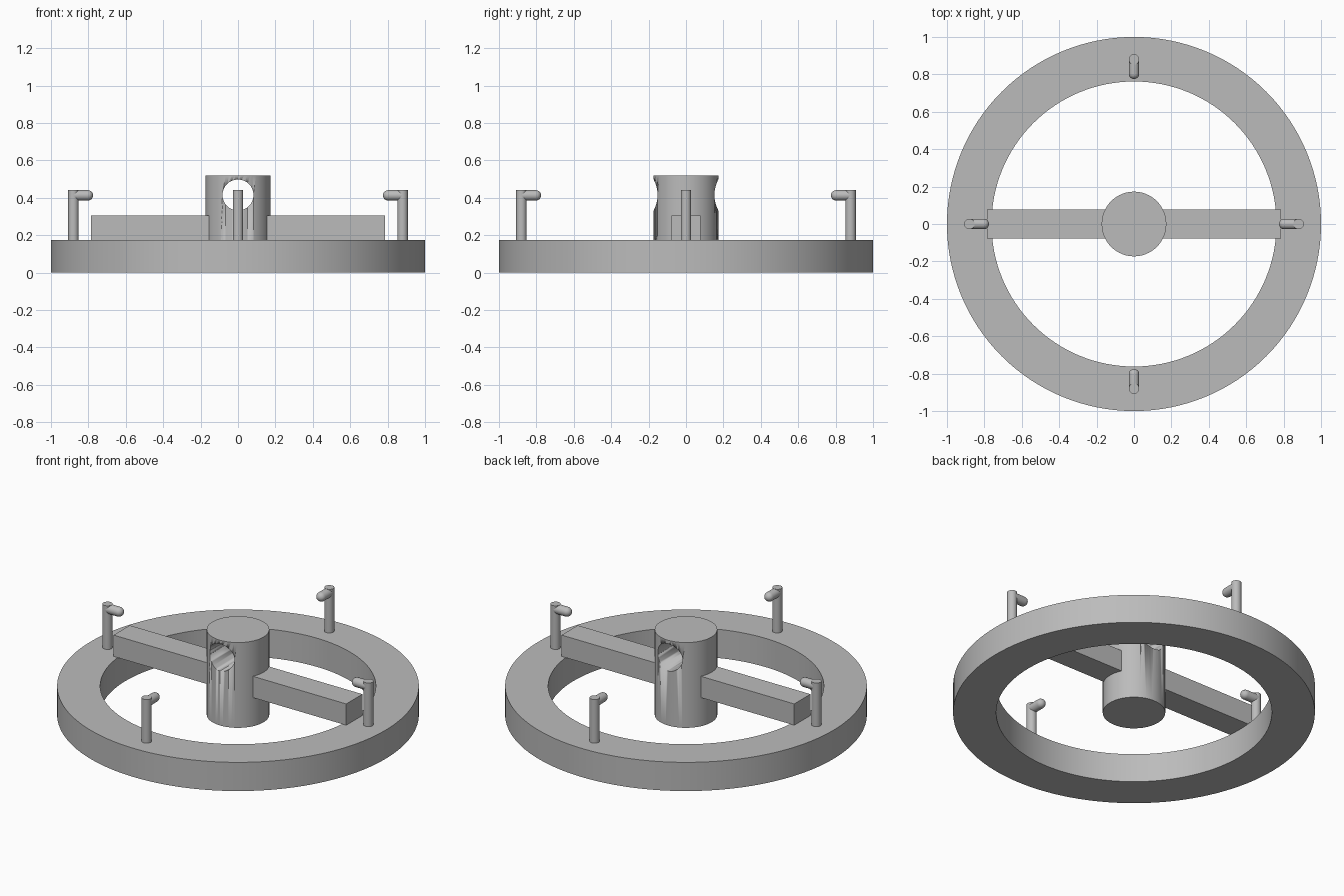
import bpy
import bmesh
import math
from mathutils import Matrix, Vector

cube = bpy.data.objects.get("Cube")
if cube:
    bpy.data.objects.remove(cube, do_unlink=True)

grey = bpy.data.materials.new("plain grey")
grey.use_nodes = True
grey.diffuse_color = (0.5, 0.5, 0.5, 1)
grey.node_tree.nodes["Principled BSDF"].inputs["Base Color"].default_value = (0.5, 0.5, 0.5, 1)


def finish(name, bm, smooth=True):
    bmesh.ops.recalc_face_normals(bm, faces=bm.faces)
    mesh = bpy.data.meshes.new(name)
    bm.to_mesh(mesh)
    bm.free()
    mesh.materials.append(grey)
    obj = bpy.data.objects.new(name, mesh)
    bpy.context.collection.objects.link(obj)
    if smooth:
        bpy.ops.object.select_all(action="DESELECT")
        obj.select_set(True)
        bpy.context.view_layer.objects.active = obj
        bpy.ops.object.shade_smooth_by_angle(angle=math.radians(30))
    return obj


def lathe(name, profile, steps, closed=False):
    """Spin a profile of (radius, height) points about the z axis."""
    bm = bmesh.new()
    verts = [bm.verts.new((r, 0, z)) for r, z in profile]
    edges = [bm.edges.new(pair) for pair in zip(verts, verts[1:])]
    if closed:
        edges.append(bm.edges.new((verts[-1], verts[0])))
    bmesh.ops.spin(bm, geom=verts + edges, cent=(0, 0, 0), axis=(0, 0, 1),
                   angle=math.tau, steps=steps)
    bmesh.ops.remove_doubles(bm, verts=bm.verts, dist=0.0001)
    return finish(name, bm)


# Flat ring
lathe("ring", [(0.762, 0), (1, 0), (1, 0.175), (0.762, 0.175)], 128, closed=True)

# Central hub with a round hole from front to back
hub = lathe("hub", [(0, 0), (0.173, 0), (0.173, 0.52), (0, 0.52)], 64)
drill = lathe("hub_drill", [(0, -0.4), (0.083, -0.4), (0.083, 0.4), (0, 0.4)], 48)
drill.location.z = 0.415
drill.rotation_euler.x = math.pi / 2
drill.hide_render = True
drill.hide_set(True)
cut = hub.modifiers.new("hole", "BOOLEAN")
cut.operation = "DIFFERENCE"
cut.solver = "EXACT"
cut.object = drill

# Crossbar resting on the ring
bm = bmesh.new()
bmesh.ops.create_cube(bm, size=1, matrix=Matrix.Translation((0, 0, 0.24))
                      @ Matrix.Diagonal((1.57, 0.156, 0.13, 1)))
finish("crossbar", bm, smooth=False)

# Four upright pegs, each with a round-ended arm pointing inward
r = 0.028
tip = [(r * math.cos(a), 0.077 + r * math.sin(a))
       for a in (math.pi / 2 * i / 6 for i in range(6))]
for i, side in enumerate(("left", "back", "right", "front")):
    turn = Matrix.Rotation(i * math.pi / 2, 4, "Z")
    peg = lathe(side + "_peg", [(0, 0.17), (r, 0.17), (r, 0.441), (0, 0.441)], 24)
    peg.matrix_world = turn @ Matrix.Translation((0.88, 0, 0))
    arm = lathe(side + "_arm", [(0, 0), (r, 0)] + tip + [(0, 0.077 + r)], 24)
    arm.matrix_world = (turn @ Matrix.Translation((0.88, 0, 0.413))
                        @ Matrix.Rotation(-math.pi / 2, 4, "Y"))
